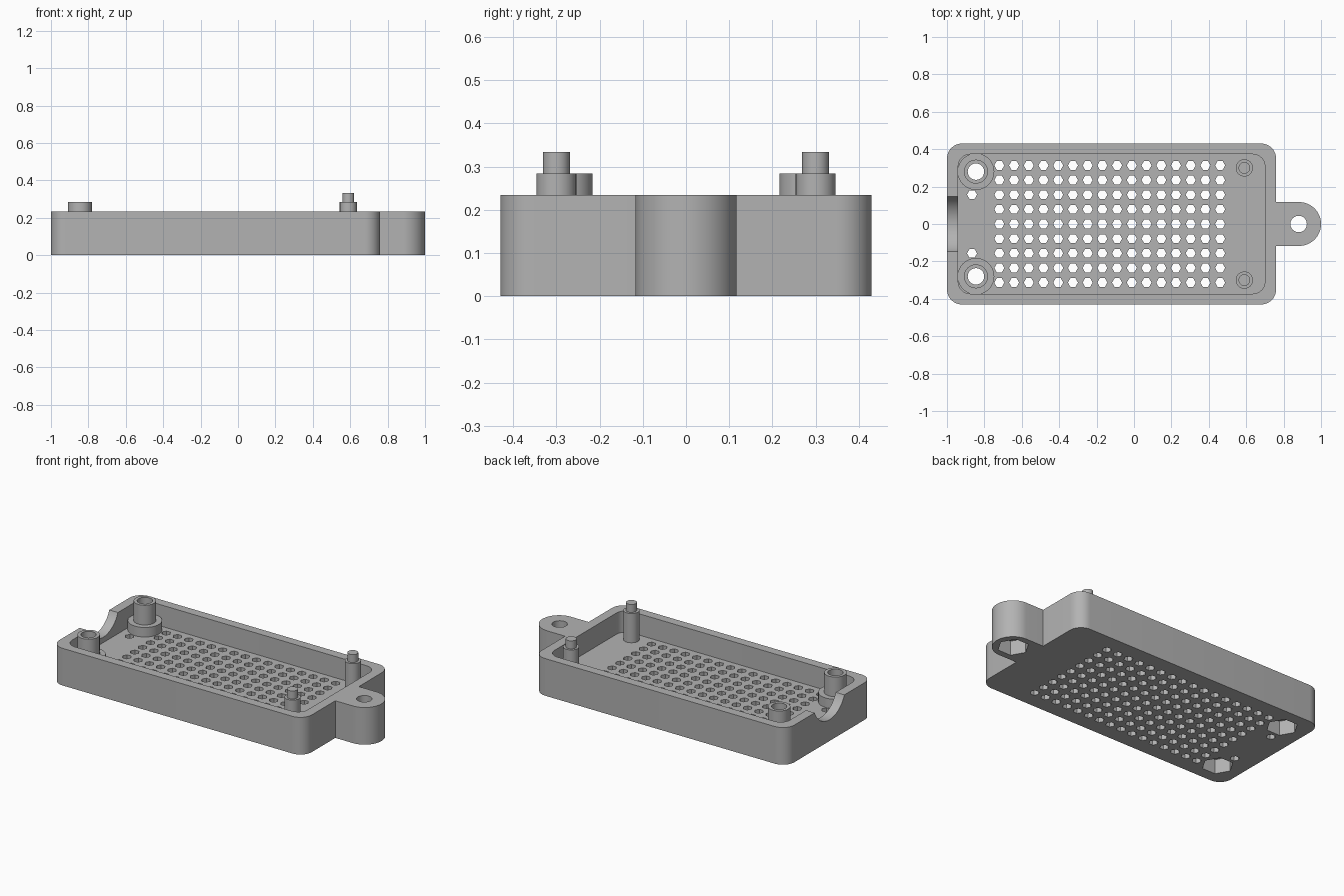
import bpy, bmesh, math
from mathutils import Matrix

if "Cube" in bpy.data.objects:
    bpy.data.objects.remove(bpy.data.objects["Cube"], do_unlink=True)

TOP, FLOOR, WELL = 0.234, 0.10, 0.09

grey = bpy.data.materials.new("plain_grey")
grey.use_nodes = True
grey.diffuse_color = (0.45, 0.45, 0.45, 1)
grey.node_tree.nodes["Principled BSDF"].inputs["Base Color"].default_value = grey.diffuse_color


def make(name, bm):
    bmesh.ops.recalc_face_normals(bm, faces=bm.faces)
    mesh = bpy.data.meshes.new(name)
    bm.to_mesh(mesh)
    bm.free()
    mesh.materials.append(grey)
    ob = bpy.data.objects.new(name, mesh)
    bpy.context.collection.objects.link(ob)
    return ob


def prism(bm, points, z0, z1):
    """Extrude a flat outline from z0 to z1."""
    face = bm.faces.new([bm.verts.new((x, y, z0)) for x, y in points])
    top = bmesh.ops.extrude_face_region(bm, geom=[face])["geom"]
    verts = [v for v in top if isinstance(v, bmesh.types.BMVert)]
    bmesh.ops.translate(bm, vec=(0, 0, z1 - z0), verts=verts)


def ring(x, y, r, n=40, a0=0.0, a1=math.tau):
    return [(x + r * math.cos(a0 + (a1 - a0) * i / n),
             y + r * math.sin(a0 + (a1 - a0) * i / n)) for i in range(n)]


def rounded(x0, x1, y, r, n=10):
    pts = []
    corners = [(x1 - r, y - r), (x0 + r, y - r), (x0 + r, r - y), (x1 - r, r - y)]
    for k, (cx, cy) in enumerate(corners):
        a = k * math.pi / 2
        step = math.pi / 2 * (n + 1) / n
        pts += ring(cx, cy, r, n + 1, a, a + step)
    return pts


def solid(name, *pieces):
    bm = bmesh.new()
    for points, z0, z1 in pieces:
        prism(bm, points, z0, z1)
    return make(name, bm)


def boolean(ob, tool, operation="DIFFERENCE"):
    mod = ob.modifiers.new("cut", "BOOLEAN")
    mod.operation, mod.object, mod.solver = operation, tool, "EXACT"
    bpy.ops.object.select_all(action="DESELECT")
    bpy.context.view_layer.objects.active = ob
    ob.select_set(True)
    bpy.ops.object.modifier_apply(modifier=mod.name)


def smooth(ob):
    bpy.ops.object.select_all(action="DESELECT")
    bpy.context.view_layer.objects.active = ob
    ob.select_set(True)
    bpy.ops.object.shade_smooth_by_angle(angle=math.radians(30))


# Tray body with the mounting lug on its end
tray = solid("tray", (rounded(-1, 0.76, 0.43, 0.08), 0, TOP))
lug_outline = ring(0.883, 0, 0.117, 32, -math.pi / 2, math.pi / 2 * 33 / 31)[:32]
lug_outline += [(0.70, 0.117), (0.70, -0.117)]
lug = solid("lug", (lug_outline, 0, TOP))
boolean(tray, lug, "UNION")

# Inner cavity
cavity = solid("cavity_cutter", (rounded(-0.94, 0.70, 0.373, 0.065), FLOOR, 0.5))
boolean(tray, cavity)

# Curved cable notch in the end wall
bm = bmesh.new()
bmesh.ops.create_cone(bm, cap_ends=True, segments=64, radius1=0.159, radius2=0.159, depth=0.12,
                      matrix=Matrix.Translation((-0.99, 0, TOP + 0.059)) @ Matrix.Rotation(math.pi / 2, 4, "Y"))
notch = make("notch_cutter", bm)
boolean(tray, notch)

# Ventilation grid and two extra holes
vents = [(-0.72 + 0.0787 * i, 0.0783 * j) for i in range(16) for j in range(-4, 5)]
vents += [(-0.866, s * 0.157) for s in (-1, 1)]
vent_cutter = solid("vent_cutter", *[(ring(x, y, 0.027, 6), -0.1, FLOOR + 0.02) for x, y in vents])
boolean(tray, vent_cutter)

# Screw holes and the hexagonal nut wells beneath them
screws = [(-0.845, 0.28), (-0.845, -0.28), (0.88, 0)]
nut_cutter = solid("nut_cutter", *[(ring(x, y, 0.09, 6), -0.1, WELL) for x, y in screws])
screw_cutter = solid("screw_cutter", *[(ring(x, y, 0.044, 32), -0.2, 0.5) for x, y in screws])

parts = [tray]
for side, s in (("left", 1), ("right", -1)):
    # Hollow screw boss on a wide foot
    boss = solid(side + "_screw_boss", (ring(-0.845, s * 0.28, 0.098), 0.05, FLOOR + 0.06))
    post = solid("post", (ring(-0.845, s * 0.28, 0.064), 0.12, 0.284))
    boolean(boss, post, "UNION")
    bpy.data.objects.remove(post)
    # Stepped locating pin
    pin = solid(side + "_locating_pin", (ring(0.59, s * 0.30, 0.046), 0.05, 0.284))
    tip = solid("tip", (ring(0.59, s * 0.30, 0.031), 0.2, 0.334))
    boolean(pin, tip, "UNION")
    bpy.data.objects.remove(tip)
    parts += [boss, pin]

for ob in parts:
    if "pin" not in ob.name:
        boolean(ob, nut_cutter)
        boolean(ob, screw_cutter)
    smooth(ob)

for tool in (lug, cavity, notch, vent_cutter, nut_cutter, screw_cutter):
    bpy.data.objects.remove(tool)
